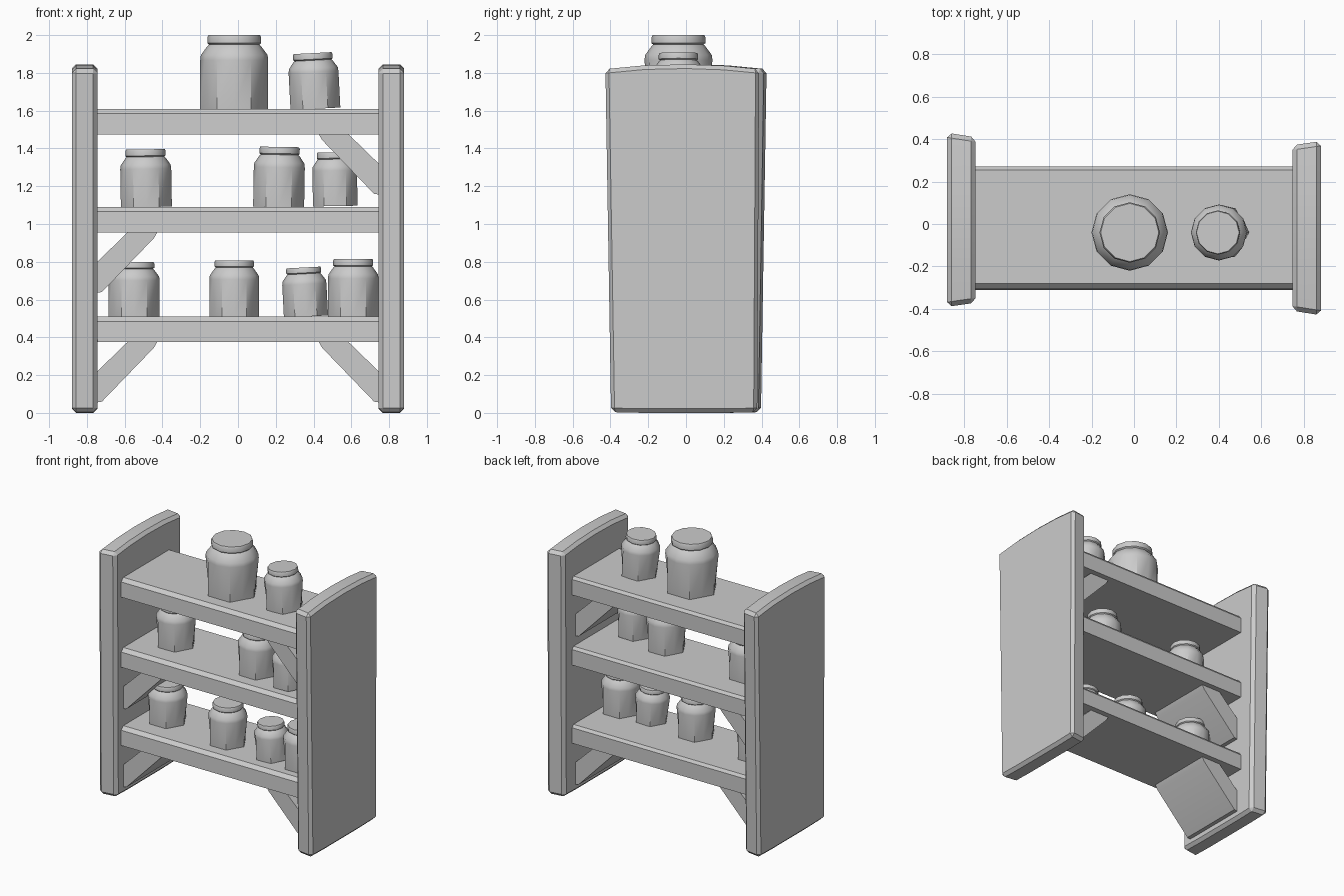
import bpy, bmesh, math
from mathutils import Vector, Matrix

if "Cube" in bpy.data.objects:
    bpy.data.objects.remove(bpy.data.objects["Cube"])


def finish(name, bm, angle=30):
    bmesh.ops.recalc_face_normals(bm, faces=bm.faces)
    me = bpy.data.meshes.new(name)
    bm.to_mesh(me)
    bm.free()
    ob = bpy.data.objects.new(name, me)
    bpy.context.collection.objects.link(ob)
    bpy.ops.object.select_all(action='DESELECT')
    ob.select_set(True)
    bpy.context.view_layer.objects.active = ob
    bpy.ops.object.shade_smooth_by_angle(angle=math.radians(angle))
    return ob


def prism(points, direction):
    """Closed solid from a planar outline swept along direction."""
    bm = bmesh.new()
    face = bm.faces.new([bm.verts.new(p) for p in points])
    ext = bmesh.ops.extrude_face_region(bm, geom=[face], use_keep_orig=True)
    verts = [g for g in ext['geom'] if isinstance(g, bmesh.types.BMVert)]
    bmesh.ops.translate(bm, verts=verts, vec=direction)
    bmesh.ops.recalc_face_normals(bm, faces=bm.faces)
    return bm


# Side panels: slightly flared boards with an arched top, the left turned 180 degrees
panel = [(-.40, .004), (-.22, 0), (.20, 0), (.38, .004), (.39, 1.82),
         (.20, 1.838), (0, 1.845), (-.22, 1.84), (-.43, 1.82)]
for name, turn in (("right_panel", 0), ("left_panel", math.pi)):
    bm = prism([(.745, y, z) for y, z in panel], Vector((.135, 0, 0)))
    for v in bm.verts:                      # inner face a little narrower
        if v.co.x < .75:
            v.co.y *= .95
    edges = [e for e in bm.edges if e.calc_face_angle(0) > math.radians(40)]
    bmesh.ops.bevel(bm, geom=edges, offset=.022, segments=1, affect='EDGES')
    bmesh.ops.rotate(bm, verts=bm.verts, cent=(0, 0, 0), matrix=Matrix.Rotation(turn, 3, 'Z'))
    finish(name, bm, 25)

# Shelves with chamfered upper edges
for name, top in (("bottom_shelf", .51), ("middle_shelf", 1.09), ("top_shelf", 1.61)):
    outline = [(-.31, top - .135), (.27, top - .135), (.27, top - .02),
               (.255, top), (-.28, top), (-.305, top - .025)]
    finish(name, prism([(-.75, y, z) for y, z in outline], Vector((1.5, 0, 0))), 20)

# Diagonal braces under the shelves
for name, side, z in (("brace_lower_left", -1, .375), ("brace_lower_right", 1, .375),
                      ("brace_middle_left", -1, .955), ("brace_upper_right", 1, 1.475)):
    outline = [(.75, -.16), (.58, .005), (.425, .005), (.445, -.03), (.72, -.315), (.75, -.32)]
    bm = prism([(side * x, -.28, z + dz) for x, dz in outline], Vector((0, .51, 0)))
    finish(name, bm)

# Jars: 12-sided bodies standing on hexagonal bases, with a neck groove and a lid
SIDES = 12
PROFILE = [(1, 0), (1, .66), (.98, .73), (.79, .85), (.74, .87), (.79, .89), (.79, .97), (.76, 1)]


def jar(name, x, y, z, r, h, tilt=0):
    bm = bmesh.new()
    rings = []
    for k, (pr, pz) in enumerate(PROFILE):
        ring = []
        for i in range(SIDES):
            a = 2 * math.pi * i / SIDES
            rad = r * pr * (math.cos(math.pi / 6) if k == 0 and i % 2 else 1)
            ring.append(bm.verts.new((rad * math.cos(a), rad * math.sin(a), pz * h)))
        rings.append(ring)
    for lo, hi in zip(rings, rings[1:]):
        for i in range(SIDES):
            j = (i + 1) % SIDES
            bm.faces.new((lo[i], lo[j], hi[j], hi[i]))
    bm.faces.new(rings[0][::-1])
    bm.faces.new(rings[-1])
    bm.transform(Matrix.Translation((x, y, z)) @ Matrix.Rotation(math.radians(tilt), 4, 'Y'))
    finish(name, bm, 35)


jars = [(-.02, -.04, 1.61, .18, .39, 0), (.41, -.04, 1.61, .132, .295, -3),
        (-.485, -.03, 1.09, .135, .305, -1), (.215, -.08, 1.09, .135, .318, 1),
        (.515, -.13, 1.095, .118, .285, -1), (-.55, -.04, .51, .135, .29, 0),
        (-.02, -.09, .51, .132, .298, 0), (.36, -.11, .51, .117, .26, -3),
        (.61, -.11, .51, .134, .305, 0)]
for n, spec in enumerate(jars):
    jar(f"jar_{n + 1}", *spec)
